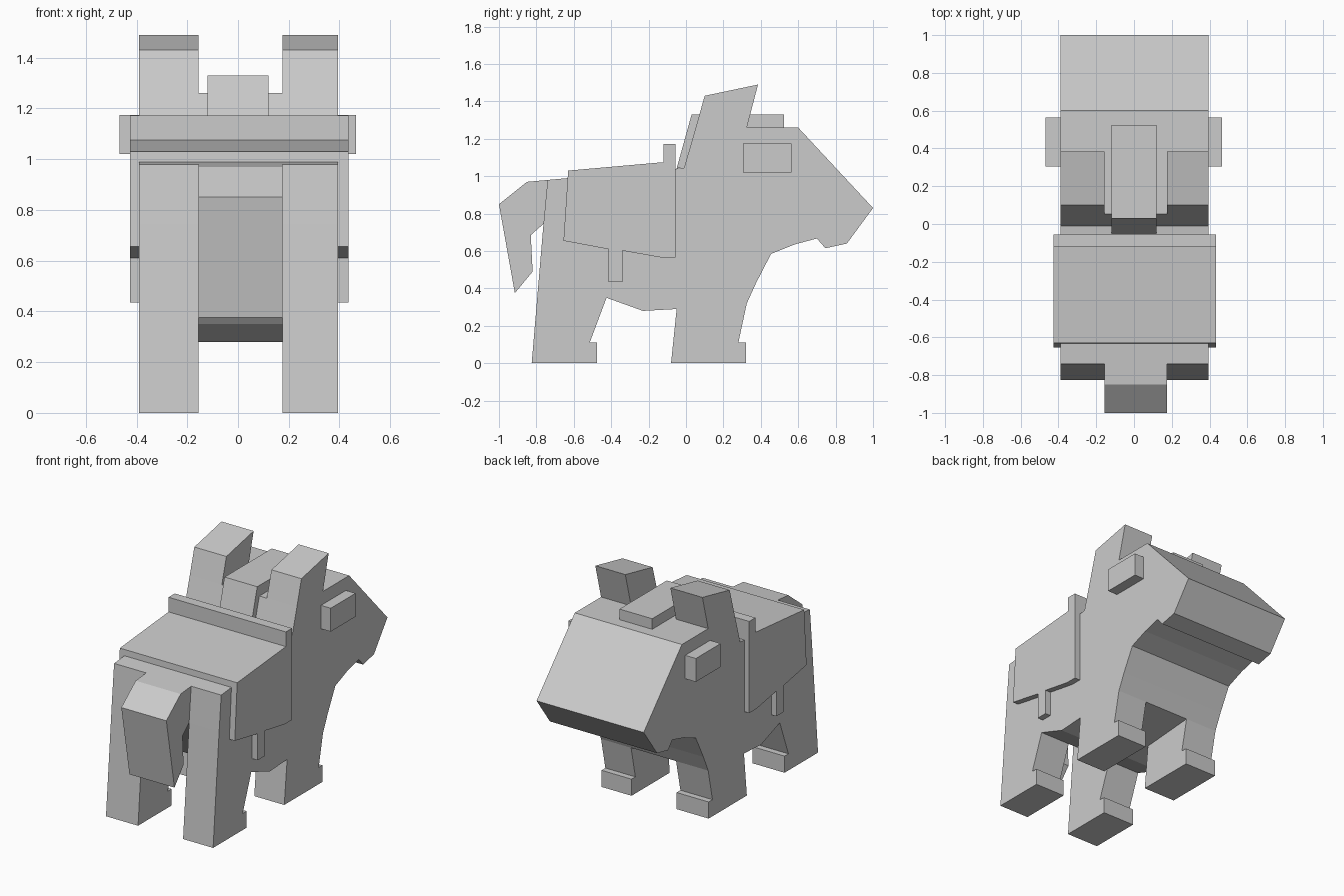
import bpy, bmesh


def slab(name, profile, x0, x1):
    """Extrude a (y, z) side profile from x0 to x1."""
    bm = bmesh.new()
    face = bm.faces.new([bm.verts.new((x0, y, z)) for y, z in profile])
    new = bmesh.ops.extrude_face_region(bm, geom=[face])["geom"]
    verts = [v for v in new if isinstance(v, bmesh.types.BMVert)]
    bmesh.ops.translate(bm, verts=verts, vec=(x1 - x0, 0, 0))
    bmesh.ops.recalc_face_normals(bm, faces=bm.faces)
    mesh = bpy.data.meshes.new(name)
    bm.to_mesh(mesh)
    bm.free()
    obj = bpy.data.objects.new(name, mesh)
    bpy.context.collection.objects.link(obj)
    return obj


LEFT, INNER_L, INNER_R, RIGHT = -0.39, -0.155, 0.175, 0.395

# Full-width torso and head
slab("body", [
    (-0.425, 0.35), (-0.23, 0.28), (-0.05, 0.29), (0.325, 0.32), (0.375, 0.43),
    (0.455, 0.585), (0.58, 0.635), (0.70, 0.667), (0.745, 0.615), (0.86, 0.64),
    (1.0, 0.83), (0.6, 1.26), (0.052, 1.26), (-0.01, 1.045), (-0.05, 1.04),
    (-0.63, 0.99), (-0.74, 0.98), (-0.762, 0.745)], LEFT, RIGHT)

# Paired legs and ears
pairs = {
    "hind_leg": [(-0.825, 0), (-0.475, 0), (-0.475, 0.11), (-0.515, 0.11),
                 (-0.425, 0.35), (-0.762, 0.745)],
    "front_leg": [(-0.08, 0), (0.32, 0), (0.32, 0.11), (0.28, 0.11),
                  (0.325, 0.32), (-0.05, 0.29)],
    "ear": [(0.052, 1.26), (0.325, 1.26), (0.385, 1.49), (0.1, 1.43)],
}
for name, profile in pairs.items():
    slab(name + "_left", profile, LEFT, INNER_L)
    slab(name + "_right", profile, INNER_R, RIGHT)

# Tail between the hind legs
slab("tail", [(-0.74, 0.98), (-0.85, 0.97), (-1.0, 0.85), (-0.915, 0.375),
              (-0.82, 0.49), (-0.83, 0.685), (-0.762, 0.745)], INNER_L, INNER_R)

# Mane running over the neck and forehead
slab("mane", [(-0.05, 1.042), (-0.01, 1.045), (0.052, 1.26), (0.525, 1.26),
              (0.525, 1.33), (0.03, 1.33)], -0.12, 0.12)

# Saddle with raised front rim and hanging straps
slab("saddle", [(-0.655, 0.655), (-0.415, 0.61), (-0.415, 0.435), (-0.34, 0.435),
                (-0.34, 0.602), (-0.13, 0.565), (-0.055, 0.565), (-0.055, 1.172),
                (-0.12, 1.172), (-0.12, 1.075), (-0.63, 1.03)], -0.425, 0.435)

# Protruding eye blocks
eye = [(0.305, 1.02), (0.565, 1.02), (0.565, 1.175), (0.305, 1.175)]
slab("eye_left", eye, -0.468, LEFT)
slab("eye_right", eye, RIGHT, 0.466)
